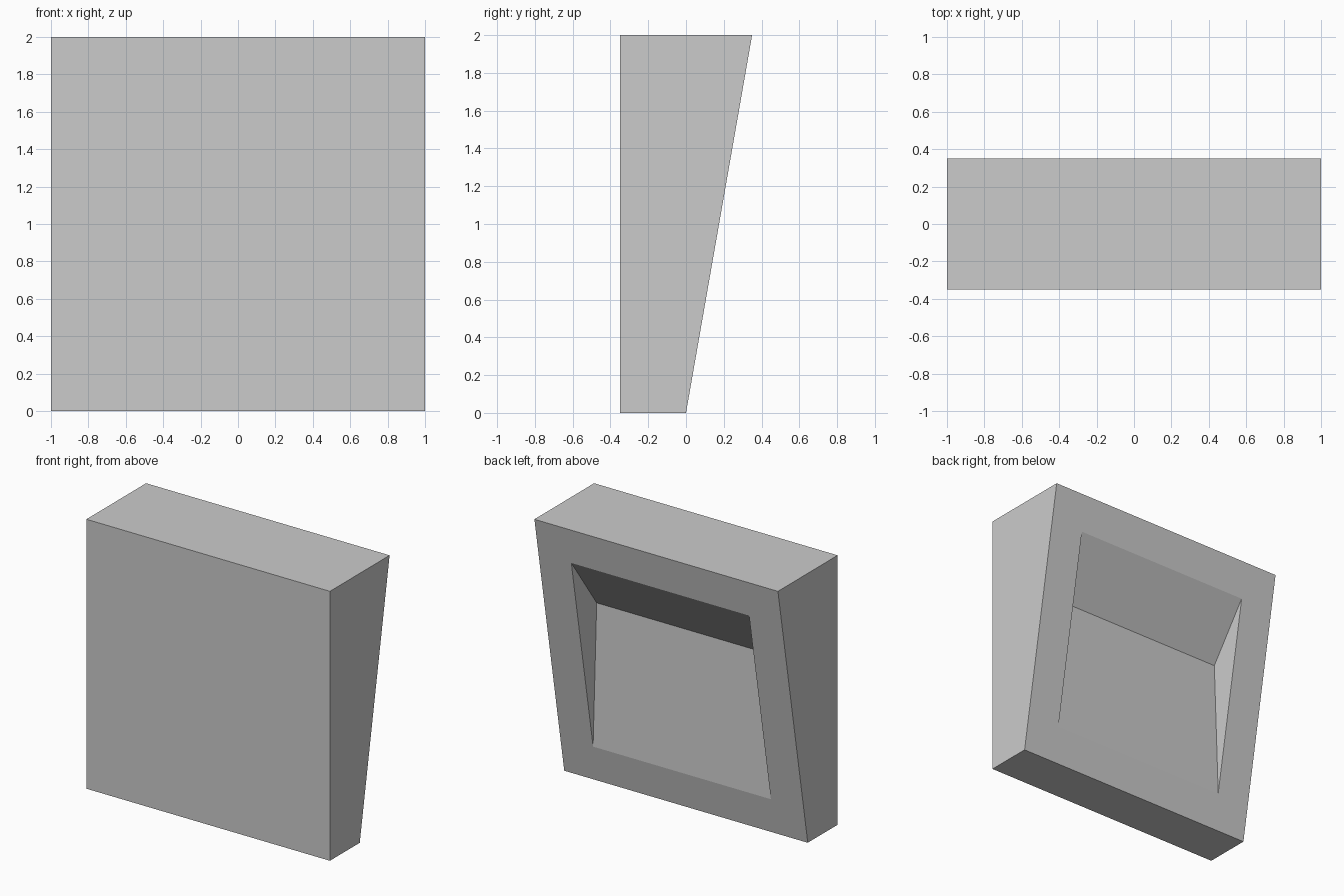
import bpy
import bmesh

if "Cube" in bpy.data.objects:
    bpy.data.objects.remove(bpy.data.objects["Cube"])


def prism(name, profile, half_width):
    """Extrude a (y, z) side profile symmetrically along x."""
    bm = bmesh.new()
    face = bm.faces.new([bm.verts.new((-half_width, y, z)) for y, z in profile])
    ext = bmesh.ops.extrude_face_region(bm, geom=[face])
    verts = [g for g in ext["geom"] if isinstance(g, bmesh.types.BMVert)]
    bmesh.ops.translate(bm, verts=verts, vec=(2 * half_width, 0, 0))
    bmesh.ops.recalc_face_normals(bm, faces=bm.faces)
    mesh = bpy.data.meshes.new(name)
    bm.to_mesh(mesh)
    bm.free()
    obj = bpy.data.objects.new(name, mesh)
    bpy.context.collection.objects.link(obj)
    return obj


# Wedge body: upright front, back leaning outward towards the top
DEPTH, HEIGHT = 0.35, 2.0
housing = prism("housing", [(-DEPTH, 0), (0, 0), (DEPTH, HEIGHT), (-DEPTH, HEIGHT)], 1.0)

# Pocket in the back: near-vertical floor running out at the bottom, sloped ceiling
inner = (0.005, 1.32)
rim_top = (0.303, 1.73)
rim_bottom = (0.047, 0.27)


def beyond(rim, factor):
    return tuple(a + (b - a) * factor for a, b in zip(inner, rim))


cutter = prism("pocket_cutter",
               [inner, beyond(rim_bottom, 1.1), (0.7, 1.0), beyond(rim_top, 1.5)], 0.73)
cutter.hide_render = True
cutter.display_type = 'WIRE'

pocket = housing.modifiers.new("pocket", 'BOOLEAN')
pocket.operation = 'DIFFERENCE'
pocket.solver = 'EXACT'
pocket.object = cutter

# Apply the cut and remove the helper
bpy.context.view_layer.objects.active = housing
housing.select_set(True)
bpy.ops.object.modifier_apply(modifier=pocket.name)
bpy.data.objects.remove(cutter, do_unlink=True)
